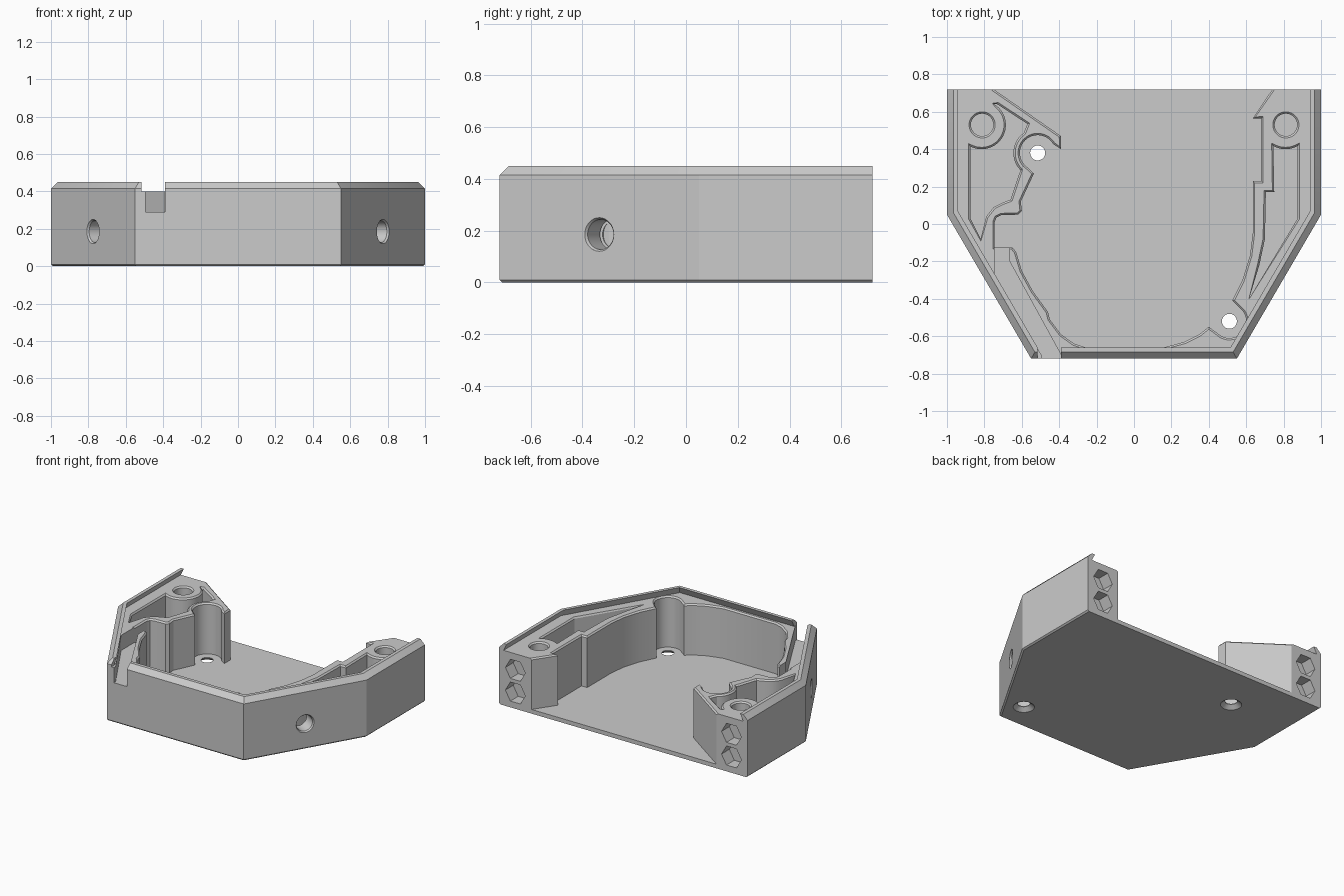
import bpy, bmesh, math
from mathutils import Matrix, Vector

cube = bpy.data.objects.get("Cube")
if cube:
    bpy.data.objects.remove(cube, do_unlink=True)

LEDGE, FLOOR, BACK = 0.40, 0.03, 0.72

grey = bpy.data.materials.new("light grey plastic")
grey.use_nodes = True
grey.diffuse_color = (0.6, 0.6, 0.6, 1)
grey.node_tree.nodes["Principled BSDF"].inputs["Base Color"].default_value = (0.6, 0.6, 0.6, 1)


def loft(name, layers, matrix=Matrix()):
    """Closed solid through matching outlines, each given as (points, z)."""
    bm = bmesh.new()
    rings = [[bm.verts.new((x, y, z)) for x, y in pts] for pts, z in layers]
    for a, b in zip(rings, rings[1:]):
        for i in range(len(a)):
            j = (i + 1) % len(a)
            bm.faces.new((a[i], a[j], b[j], b[i]))
    bm.faces.new(rings[0])
    bm.faces.new(rings[-1])
    bmesh.ops.recalc_face_normals(bm, faces=bm.faces)
    bm.transform(matrix)
    mesh = bpy.data.meshes.new(name)
    bm.to_mesh(mesh)
    bm.free()
    mesh.materials.append(grey)
    ob = bpy.data.objects.new(name, mesh)
    bpy.context.collection.objects.link(ob)
    return ob


def outline(d, back=BACK):
    """Six-sided tray outline, inset by d on all sides but the back."""
    half = [(1 - d, back), (1 - d, 0.05 + 0.271 * d), (0.55 - 0.574 * d, -0.72 + d)]
    return half + [(-x, y) for x, y in reversed(half)]


def arc(cx, cy, r, a0, a1, n=16):
    angles = [math.radians(a0 + (a1 - a0) * i / n) for i in range(n + 1)]
    return [(cx + r * math.cos(a), cy + r * math.sin(a)) for a in angles]


def circle(r, n=40, cx=0, cy=0):
    return arc(cx, cy, r, 0, 360 * (n - 1) / n, n - 1)


def grow(pts, d):
    """Offset an outline outwards by d with limited mitres."""
    n = len(pts)
    area = sum(pts[i - 1][0] * pts[i][1] - pts[i][0] * pts[i - 1][1] for i in range(n))
    s = 1 if area > 0 else -1
    out = []
    for i in range(n):
        p, q, r = (Vector(pts[k % n]) for k in (i - 1, i, i + 1))
        e, f = (q - p).normalized(), (r - q).normalized()
        n1, n2 = Vector((e.y, -e.x)) * s, Vector((f.y, -f.x)) * s
        m = (n1 + n2) / max(1 + n1.dot(n2), 0.6)
        out.append(tuple(q + m * d))
    return out


def recess(name, pts, z0, c=0.01):
    """Pocket cutter with a small chamfer where it meets the ledge."""
    wide = grow(pts, c)
    return loft(name, [(pts, z0), (pts, LEDGE - c), (wide, LEDGE), (wide, LEDGE + 0.005)])


# Solid block with a chamfered top and a fine bottom chamfer
body = loft("tray_body", [(outline(0.01), 0), (outline(0), 0.01),
                          (outline(0), 0.415), (outline(0.035), 0.45)])
cutters = []

# Undercut rim that holds a sliding lid, open at the back
cutters.append(loft("lid_cut", [(outline(0.035, 1), LEDGE), (outline(0.06, 1), 0.45),
                                (outline(0.06, 1), 0.5)]))

# Main cavity, running clockwise from the back left
cavity = [(0.74, 0.8), (0.74, 0.72), (0.635, 0.565), (0.68, 0.565), (0.68, 0.23),
          (0.635, 0.23), (0.635, -0.05), (0.62, -0.17), (0.58, -0.30), (0.525, -0.41)]
cavity += arc(0.51, -0.52, 0.09, 50, -120)
cavity += [(0.40, -0.55), (0.35, -0.59), (0.27, -0.63), (0.16, -0.66), (-0.26, -0.66),
           (-0.32, -0.64), (-0.39, -0.59), (-0.45, -0.51), (-0.46, -0.47), (-0.54, -0.36),
           (-0.60, -0.25), (-0.63, -0.15), (-0.65, -0.125), (-0.745, -0.125),
           (-0.745, 0.01), (-0.735, 0.035), (-0.71, 0.047), (-0.62, 0.05), (-0.60, 0.07),
           (-0.605, 0.12), (-0.535, 0.27)]
cavity += arc(-0.515, 0.38, 0.095, 240, 30, 24)
cavity += [(-0.39, 0.40), (-0.39, 0.47), (-0.75, 0.72), (-0.75, 0.8)]
cutters.append(recess("cavity_cut", cavity, FLOOR))

# Side pockets curving around the round bosses
left_pocket = arc(0.81, 0.53, 0.13, 240, 300, 10)
left_pocket += [(0.875, 0.03), (0.615, -0.40), (0.67, -0.22), (0.70, -0.08),
                (0.705, 0.17), (0.75, 0.17)]
cutters.append(recess("left_pocket_cut", left_pocket, FLOOR))
right_pocket = arc(-0.815, 0.53, 0.13, 243, 420, 24)
right_pocket += [(-0.73, 0.64), (-0.57, 0.535)]
right_pocket += arc(-0.515, 0.38, 0.13, 125, 225, 14)
right_pocket += [(-0.62, 0.25), (-0.66, 0.13), (-0.70, 0.115), (-0.75, 0.09),
                 (-0.79, 0.04), (-0.82, -0.08), (-0.875, 0.03)]
cutters.append(recess("right_pocket_cut", right_pocket, FLOOR))

# Cable channel leaving through the front, with a notch in the rim
channel = [(-0.745, -0.10), (-0.745, -0.28), (-0.495, -0.70), (-0.495, -0.75),
           (-0.39, -0.75), (-0.39, -0.70), (-0.665, -0.20), (-0.665, -0.10)]
cutters.append(loft("channel_cut", [(channel, 0.29), (channel, LEDGE + 0.005)]))
notch = [(-0.515, -0.75), (-0.39, -0.75), (-0.39, -0.60), (-0.515, -0.60)]
cutters.append(loft("notch_cut", [(notch, LEDGE), (notch, 0.5)]))

# Countersunk screw holes through the floor
for x, y in ((-0.515, 0.38), (0.51, -0.52)):
    cutters.append(loft("screw_cut", [(circle(0.082), -0.01), (circle(0.04), 0.025),
                                      (circle(0.04), 0.1)], Matrix.Translation((x, y, 0))))

for s in (-1, 1):
    # Round sockets in the tops of the bosses
    cutters.append(loft("socket_cut", [(circle(0.06), 0.1), (circle(0.06), LEDGE - 0.01),
                                       (circle(0.07), LEDGE), (circle(0.07), LEDGE + 0.005)],
                        Matrix.Translation((s * 0.812, 0.53, 0))))
    # Hexagonal recesses in the back face
    for z in (0.115, 0.28):
        m = Matrix.Translation((s * 0.87, BACK, z)) @ Matrix.Rotation(math.pi / 2, 4, 'X')
        cutters.append(loft("hex_cut", [(circle(0.08, 6), -0.05), (circle(0.08, 6), 0.09)], m))
    # Round holes in the slanted sides
    inward = Vector((-s * 0.863, 0.505, 0))
    m = Matrix.Translation((s * 0.775, -0.335, 0.185)) @ inward.to_track_quat('Z', 'Y').to_matrix().to_4x4()
    cutters.append(loft("side_hole_cut", [(circle(0.065), -0.05), (circle(0.065), 0.0),
                                          (circle(0.058), 0.01), (circle(0.058), 0.13)], m))

# Carve the block, bake the result and drop the cutters
for c in cutters:
    c.hide_render = True
    mod = body.modifiers.new(c.name, 'BOOLEAN')
    mod.operation, mod.solver, mod.object = 'DIFFERENCE', 'EXACT', c
deps = bpy.context.evaluated_depsgraph_get()
carved = bpy.data.meshes.new_from_object(body.evaluated_get(deps))
body.modifiers.clear()
body.data = carved
body.data.name = "tray_body"
for c in cutters:
    bpy.data.objects.remove(c, do_unlink=True)

# Smooth curved walls, crisp edges
bpy.ops.object.select_all(action='DESELECT')
body.select_set(True)
bpy.context.view_layer.objects.active = body
bpy.ops.object.shade_smooth_by_angle(angle=math.radians(25))
